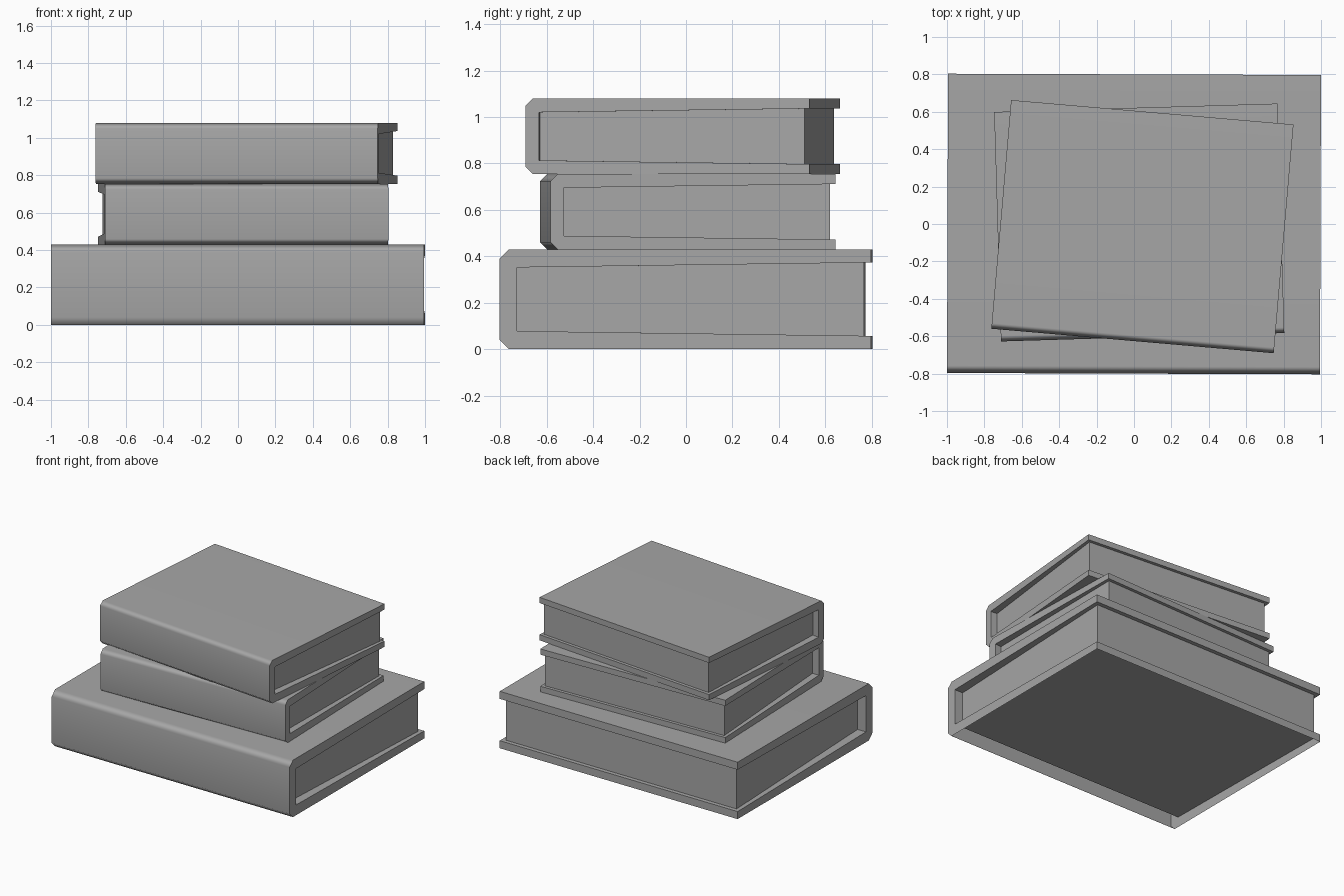
import bpy
import bmesh
from math import radians

cube = bpy.data.objects.get("Cube")
if cube:
    bpy.data.objects.remove(cube, do_unlink=True)

grey = bpy.data.materials.new("plain_grey")
grey.use_nodes = True
grey.diffuse_color = (0.385, 0.385, 0.385, 1)
grey.node_tree.nodes["Principled BSDF"].inputs["Base Color"].default_value = grey.diffuse_color

# Full-size book dimensions; the spine faces -y
WIDTH, DEPTH, HEIGHT = 1.994, 1.6, 0.43
SPINE, BOARD, HINGE, CHAMFER = 0.075, 0.057, 0.078, 0.04
INSET, SPINE_INSET = 0.03, 0.07


def extrude_profile(name, profile, width, front_width, open_bottom=False):
    """Extrude a closed (y, z) outline along x, with its own width at the spine."""
    bm = bmesh.new()
    face = bm.faces.new([bm.verts.new((-width / 2, y, z)) for y, z in profile])
    side = bmesh.ops.extrude_face_region(bm, geom=[face])
    moved = [v for v in side["geom"] if isinstance(v, bmesh.types.BMVert)]
    bmesh.ops.translate(bm, verts=moved, vec=(width, 0, 0))
    for v in bm.verts:
        if v.co.y < 0:
            v.co.x *= front_width / width
    bmesh.ops.recalc_face_normals(bm, faces=bm.faces)
    if open_bottom:
        flat = [f for f in bm.faces if all(abs(v.co.z) < 0.001 for v in f.verts)]
        bmesh.ops.delete(bm, geom=flat, context="FACES_ONLY")
    mesh = bpy.data.meshes.new(name)
    bm.to_mesh(mesh)
    bm.free()
    mesh.materials.append(grey)
    obj = bpy.data.objects.new(name, mesh)
    bpy.context.collection.objects.link(obj)
    return obj


def mirrored(half):
    """Complete an outline given for its lower half."""
    return half + [(y, HEIGHT - z) for y, z in reversed(half)]


def add_book(name, location, scale, angle, open_bottom=False):
    front, back = -DEPTH / 2, DEPTH / 2
    # Cover: chamfered spine with boards that thin toward the open edge
    lower = [(front + SPINE, HINGE), (back, BOARD), (back, 0),
             (front + CHAMFER, 0), (front, CHAMFER)]
    cover = extrude_profile(name + "_cover", mirrored(lower), WIDTH, WIDTH, open_bottom)
    # Page block fills the slot and narrows toward the spine
    page_half = [(front + SPINE, HINGE), (back - INSET, BOARD)]
    pages = extrude_profile(name + "_pages", mirrored(page_half),
                            WIDTH - 2 * INSET, WIDTH - 2 * SPINE_INSET)

    for obj in (cover, pages):
        obj.location = location
        obj.rotation_euler.z = radians(angle)
        obj.scale = scale

    # Soft shading over the spine chamfers, flat boards
    bpy.ops.object.select_all(action="DESELECT")
    cover.select_set(True)
    bpy.context.view_layer.objects.active = cover
    bpy.ops.object.shade_smooth_by_angle(angle=radians(55))
    weighted = cover.modifiers.new("flat_boards", "WEIGHTED_NORMAL")
    weighted.keep_sharp = True


# Stack of three books, each turned a little; the lowest board is hollow beneath
SMALL = (0.76, 0.767, 0.756)
add_book("bottom_book", (0, 0, 0), (1, 1, 1), -0.2, open_bottom=True)
add_book("middle_book", (0.028, 0.008, 0.429), SMALL, 1.7)
add_book("top_book", (0.045, -0.014, 0.754), SMALL, -4.95)
